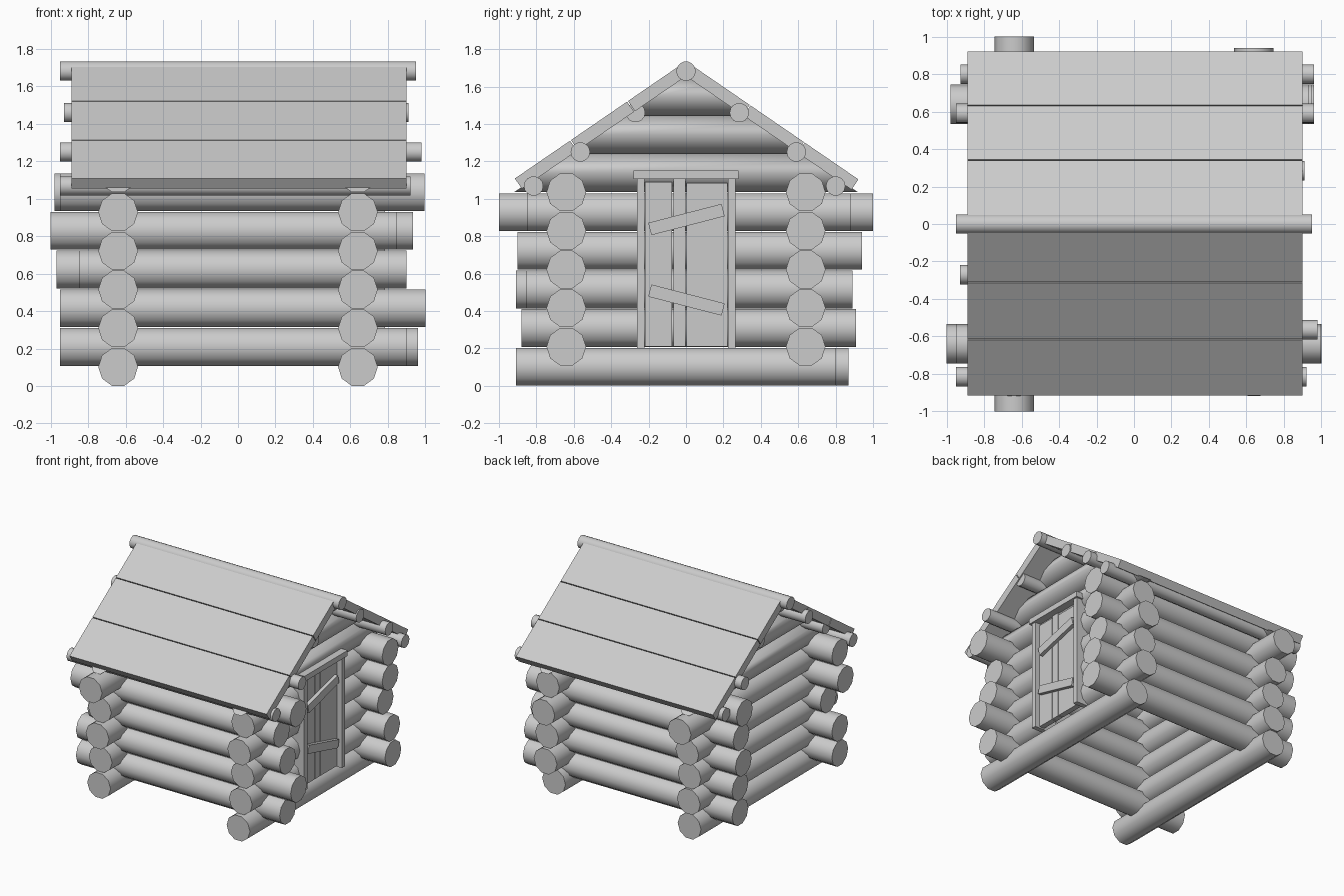
import bpy, bmesh, math
from mathutils import Matrix, Vector

if "Cube" in bpy.data.objects:
    bpy.data.objects.remove(bpy.data.objects["Cube"])


def add_object(name, bm, smooth=False):
    bmesh.ops.recalc_face_normals(bm, faces=bm.faces)
    me = bpy.data.meshes.new(name)
    bm.to_mesh(me)
    bm.free()
    ob = bpy.data.objects.new(name, me)
    bpy.context.collection.objects.link(ob)
    if smooth:
        bpy.context.view_layer.objects.active = ob
        ob.select_set(True)
        bpy.ops.object.shade_smooth_by_angle(angle=math.radians(50))
        ob.select_set(False)
    return ob


def log(name, axis, a, b, off, z, r=0.106, sides=10, end=None):
    """Log along x or y from a to b; end(z) optionally gives sloped half length."""
    bm = bmesh.new()
    rings = []
    for side, pos in ((-1, a), (1, b)):
        ring = []
        for i in range(sides):
            t = 2 * math.pi * i / sides
            c, h = off + r * math.cos(t), z + r * math.sin(t)
            p = side * end(h) if end else pos
            ring.append(bm.verts.new((p, c, h) if axis == 'x' else (c, p, h)))
        rings.append(ring)
        bm.faces.new(ring)
    for i in range(sides):
        j = (i + 1) % sides
        bm.faces.new((rings[0][i], rings[0][j], rings[1][j], rings[1][i]))
    return add_object(name, bm, True)


def box(name, lo, hi, rot=None):
    lo, hi = Vector(lo), Vector(hi)
    m = Matrix.Translation((lo + hi) / 2)
    if rot:
        m = m @ Matrix.Rotation(rot, 4, 'X')
    bm = bmesh.new()
    bmesh.ops.create_cube(bm, size=1, matrix=m @ Matrix.Diagonal((*(hi - lo), 1)))
    return add_object(name, bm)


W = 0.64          # wall centre line
STEP = 0.2065     # log pitch

# Long side walls: (start, end) of each log, bottom to top
front = [(-0.95, 0.90), (-0.95, 1.0), (-0.845, 0.90), (-1.0, 0.845), (-0.95, 0.995)]
back = [(-0.94, 0.96), (-0.94, 0.95), (-0.97, 0.89), (-0.95, 0.935), (-0.98, 0.935)]
for i in range(5):
    z = 0.209 + i * STEP
    log(f"front_wall_log_{i}", 'x', *front[i], -W, z)
    log(f"back_wall_log_{i}", 'x', *back[i], W, z)

# End walls; the right one is cut open for the door
left = [(-0.89, 0.87), (-0.87, 0.88), (-0.91, 0.87), (-0.88, 0.90), (-1.0, 1.0)]
right = [(-0.91, 0.80), (-0.88, 0.91), (-0.855, 0.89), (-0.90, 0.94), (-0.85, 0.88)]
for i in range(5):
    z = 0.102 + i * STEP
    log(f"left_wall_log_{i}", 'y', *left[i], -W, z)
    a, b = right[i]
    if i == 0:
        log("door_sill_log", 'y', a, b, W, z)
    else:
        log(f"right_wall_log_a_{i}", 'y', a, -0.255, W, z)
        log(f"right_wall_log_b_{i}", 'y', 0.26, b, W, z)

# Gable logs with ends sloped along the roof
SLOPE, RIDGE, THICK = 0.685, 1.735, 0.066
for i in range(3):
    for n, x in (("left", -W), ("right", W)):
        log(f"{n}_gable_log_{i}", 'y', 0, 0, x, 1.136 + i * 0.204,
            end=lambda h: max(0.03, (1.665 - h) / SLOPE))

# Roof poles: (y, z, x start, x end)
poles = [(0, 1.682, -0.95, 0.95), (-0.27, 1.46, -0.93, 0.89), (0.285, 1.46, -0.88, 0.91),
         (-0.565, 1.25, -0.88, 0.98), (0.59, 1.25, -0.95, 0.96),
         (-0.815, 1.068, -0.95, 0.92), (0.80, 1.068, -0.925, 0.96)]
for i, (y, z, a, b) in enumerate(poles):
    log(f"roof_pole_{i}", 'x', a, b, y, z, r=0.052, sides=14)

# Roof boards, three each side
n = Vector((SLOPE, 1)).normalized() * THICK
for side, name, cuts in ((-1, "front", (0.03, 0.315, 0.62, 0.915)),
                         (1, "back", (0.045, 0.345, 0.635, 0.922))):
    for i in range(3):
        y0, y1 = cuts[i], cuts[i + 1] - (0.005 if i < 2 else 0)
        top = [(y0, RIDGE - SLOPE * y0), (y1, RIDGE - SLOPE * y1)]
        prof = top + [(y - n.x, z - n.y) for y, z in reversed(top)]
        bm = bmesh.new()
        f = bm.faces.new([bm.verts.new((-0.89, side * y, z)) for y, z in prof])
        g = bmesh.ops.extrude_face_region(bm, geom=[f])
        bmesh.ops.translate(bm, vec=(1.79, 0, 0),
                            verts=[v for v in g['geom'] if isinstance(v, bmesh.types.BMVert)])
        add_object(f"{name}_roof_board_{i}", bm)

# Door frame
box("door_post_a", (0.58, -0.262, 0.2), (0.785, -0.222, 1.11))
box("door_post_b", (0.58, 0.225, 0.2), (0.785, 0.265, 1.11))
box("door_lintel", (0.58, -0.28, 1.105), (0.80, 0.28, 1.15))

# Door planks and slanted braces
for i, (a, b, top) in enumerate([(-0.22, -0.074, 1.09), (-0.068, -0.002, 1.105), (0.004, 0.222, 1.085)]):
    box(f"door_plank_{i}", (0.70, a, 0.21), (0.745, b, top))
box("door_brace_upper", (0.745, -0.2, 0.855), (0.775, 0.205, 0.923), math.radians(14.5))
box("door_brace_lower", (0.745, -0.2, 0.425), (0.775, 0.205, 0.492), math.radians(-14.5))
